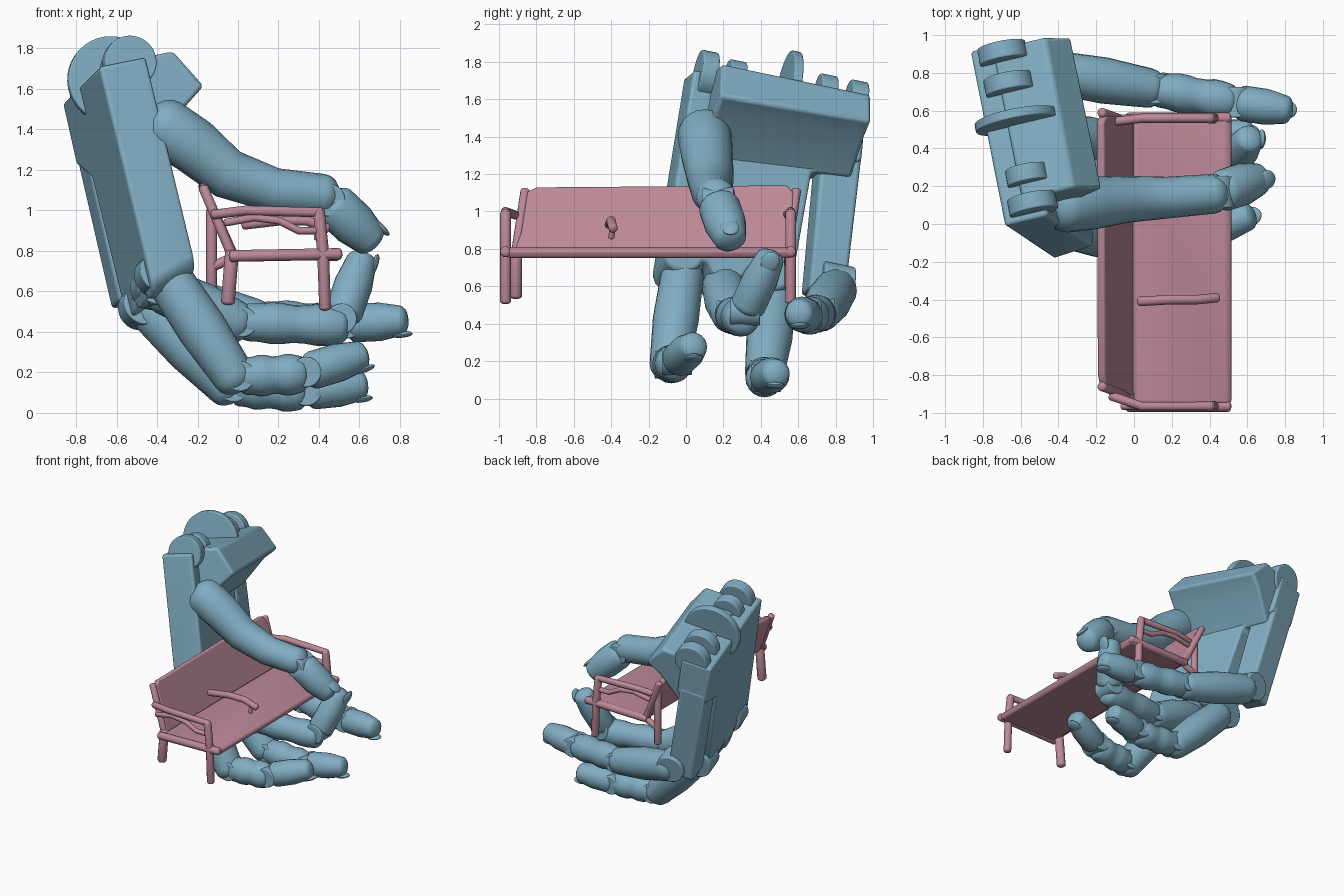
import bpy, bmesh, math
from mathutils import Vector, Matrix

if "Cube" in bpy.data.objects:
    bpy.data.objects.remove(bpy.data.objects["Cube"])


def material(name, rgb):
    m = bpy.data.materials.new(name)
    m.diffuse_color = (*rgb, 1)
    m.use_nodes = True
    m.node_tree.nodes["Principled BSDF"].inputs["Base Color"].default_value = m.diffuse_color
    return m


BLUE = material("blue", (0.22, 0.42, 0.54))
PINK = material("pink", (0.50, 0.25, 0.31))

# Hand frame: U across the palm, V towards the fingers, N out of the palm
U = Vector((-.19, .96, -.19)).normalized()
V = Vector((.23, -.15, -.96)).normalized()
N = V.cross(U)


def hand(u, v, n):
    return Vector((-.53, .1, 1.7)) + U * u + V * v + N * n


def finish(name, bm, mat, bevel=0):
    bmesh.ops.recalc_face_normals(bm, faces=bm.faces)
    me = bpy.data.meshes.new(name)
    bm.to_mesh(me)
    bm.free()
    ob = bpy.data.objects.new(name, me)
    bpy.context.collection.objects.link(ob)
    me.materials.append(mat)
    if bevel:
        b = ob.modifiers.new("bevel", 'BEVEL')
        b.width, b.segments, b.limit_method = bevel, 3, 'ANGLE'
    bpy.ops.object.select_all(action='DESELECT')
    ob.select_set(True)
    bpy.context.view_layer.objects.active = ob
    bpy.ops.object.shade_smooth_by_angle(angle=math.radians(35))


def skin(name, loops, mat, bevel=0):
    """Closed solid through a row of matching outlines."""
    bm = bmesh.new()
    rows = [[bm.verts.new(p) for p in loop] for loop in loops]
    for a, b in zip(rows, rows[1:]):
        for k in range(len(a)):
            j = (k + 1) % len(a)
            bm.faces.new((a[k], a[j], b[j], b[k]))
    bm.faces.new(rows[0])
    bm.faces.new(rows[-1])
    finish(name, bm, mat, bevel)


def limb(name, points, radii, mat=BLUE, cap=.55, sides=20):
    """Round tube with domed ends; one radius or one per point."""
    P = [Vector(p) for p in points]
    n = len(P)
    R = radii if isinstance(radii, list) else [radii] * n
    T = [(P[min(i + 1, n - 1)] - P[max(i - 1, 0)]).normalized() for i in range(n)]
    dome = [math.radians(20 * k) for k in range(1, 5)]
    rings = [(P[0] - T[0] * R[0] * cap * math.sin(a), T[0], R[0] * math.cos(a)) for a in reversed(dome)]
    rings += list(zip(P, T, R))
    rings += [(P[-1] + T[-1] * R[-1] * cap * math.sin(a), T[-1], R[-1] * math.cos(a)) for a in dome]
    loops = []
    for p, t, r in rings:
        ref = Vector((0, 1, 0)) if abs(t.y) < .9 else Vector((0, 0, 1))
        s = (ref - t * ref.dot(t)).normalized()
        w = t.cross(s)
        turn = [math.tau * k / sides for k in range(sides)]
        loops.append([p + (s * math.cos(a) + w * math.sin(a)) * r for a in turn])
    skin(name, loops, mat)


def disc(name, centre, axis, r, thick):
    bm = bmesh.new()
    m = Matrix.Translation(centre) @ axis.to_track_quat('Z', 'Y').to_matrix().to_4x4()
    bmesh.ops.create_cone(bm, cap_ends=True, segments=40, radius1=r, radius2=r, depth=thick, matrix=m)
    finish(name, bm, BLUE, .008)


def fingertip(name, start, end, r, dorsal):
    """Tapered last segment with a nail on its back."""
    a, b = Vector(start), Vector(end)
    limb(name + "_tip", [a, a.lerp(b, .55), b], [r, r, r * .8])
    t = (b - a).normalized()
    d = Vector(dorsal)
    d = (d - t * d.dot(t)).normalized()
    basis = Matrix((t.cross(d), t, d)).transposed().to_4x4()
    bm = bmesh.new()
    bmesh.ops.create_uvsphere(bm, u_segments=20, v_segments=10, radius=1,
        matrix=Matrix.Translation(b + d * r * .7) @ basis @ Matrix.Diagonal((.05, .06, .018, 1)))
    finish(name + "_nail", bm, BLUE)


def finger(name, base, knuckle, joint, tip, dorsal):
    B, K, J, E = map(Vector, (base, knuckle, joint, tip))
    limb(name + "_proximal", [B, B.lerp(K, .5), K], [.115, .123, .105], cap=.8)
    # Middle segment swells at its small joints
    steps = [i / 8 for i in range(9)]
    start = K + (J - K).normalized() * .06
    limb(name + "_middle", [start.lerp(J, k) for k in steps],
         [.098 + .006 * math.cos(4 * math.pi * (k + .2)) for k in steps])
    gap = J + (E - J).normalized() * .08
    fingertip(name, gap, E, .095, dorsal)
    for part, c in (("knuckle_pin", K.lerp(start, .5)), ("joint_pin", J.lerp(gap, .5))):
        disc(f"{name}_{part}", c, Vector((0, 1, 0)), .075, .16)
    disc(name + "_base_hinge", B + Vector((-.05, 0, .03)), U, .11, .17)


# Palm plate with a rounded lobe behind each finger
outline = [(-.08, -.03), (.88, -.03), (.9, .28), (.64, .4)]
for c in (.52, .27, .02):
    for k in range(7):
        a = math.radians(10 + 26 * k)
        outline.append((c + .11 * math.cos(a), 1.05 + .1 * math.sin(a)))
skin("palm_plate", [[hand(u, v, -.17) for u, v in outline],
                    [hand(u, v - (.08 if v > .9 else 0), .07) for u, v in outline]], BLUE, .02)

# Heel of the palm
heel = [(-.05, -.05), (-.05, .24), (.15, .35), (.23, .24), (.45, .05), (.4, -.05)]
skin("palm_heel", [[hand(.03, v, n) for v, n in heel],
                   [hand(.86, v * .85, n) for v, n in heel]], BLUE, .02)

# Wrist hinge plates
for i, (u, r) in enumerate([(0, .13), (.16, .11), (.46, .22), (.66, .13), (.83, .13)]):
    disc(f"wrist_hinge_{i}", hand(u, -.03, 0), U, r, .05 if r > .2 else .09)

# Bar carrying the little finger
bar = [(.68, .22), (.9, .22), (.93, 1.02), (.73, 1.02)]
skin("side_bar", [[hand(u, v, n) for u, v in bar] for n in (-.16, .05)], BLUE, .02)

# Fingers
down = (.3, 0, -1)
finger("index", (-.34, -.02, .66), (-.02, -.09, .18), (.3, -.06, .19), (.6, .04, .28), down)
finger("middle", (-.36, .2, .6), (-.01, .24, .45), (.5, .3, .43), (.61, .45, .75), (1, 0, -.3))
finger("ring", (-.42, .47, .5), (-.05, .42, .13), (.3, .42, .105), (.6, .48, .135), down)
finger("little", (-.4, .8, .58), (.08, .72, .46), (.5, .65, .44), (.8, .605, .455), down)

# Thumb
limb("thumb_proximal", [(-.36, .1, 1.41), (-.22, .11, 1.32), (-.05, .13, 1.18), (.18, .14, 1.1), (.42, .16, 1.075)],
     [.145, .14, .125, .11, .105], cap=.8)
fingertip("thumb", (.48, .18, 1.02), (.65, .235, .86), .112, (.7, 0, .7))
disc("thumb_pin", Vector((.45, .17, 1.05)), Vector((0, 1, 0)), .08, .17)


# Bench seat
seat = [(-.02, .76), (.5, .75), (.52, .79), (.49, .81), (0, .8)]
skin("seat", [[(x, y, z) for x, z in seat] for y in (-.95, .57)], PINK, .015)

# Leaning backrest with rounded upper corners: (y, height fraction)
back = [(-.92, 0), (.57, 0), (.575, .9), (.54, 1), (-.8, .97), (-.85, .9), (-.88, .3)]
skin("backrest", [[(-.02 - .16 * k + s * .02, y, .78 + .355 * k + s * .008) for y, k in back]
                  for s in (-1, 1)], PINK, .012)


def rod(name, points, r):
    limb(name, points, r, PINK, sides=12)


# Bench end frames
for side, y, inner in (("front", -.965, -.91), ("rear", .56, .54)):
    rod(side + "_leg", [(.43, y, .52), (.42, y, .8), (.4, y, .99)], .029)
    rod(side + "_arm", [(-.12, inner, .98), (.04, y, 1), (.41, y, .99)], .024)
    rod(side + "_brace", [(-.06, y, .94), (.08, y, .965), (.2, y, .95), (.3, y, .9), (.4, y, .9)], .019)
    rod(side + "_rail", [(-.03, y, .775), (.5, y, .785)], .029)
    rod(side + "_post", [(-.03, inner, .78), (-.17, inner + .05, 1.11)], .025)
rod("front_back_leg", [(-.05, -.91, .55), (-.03, -.91, .79)], .034)
rod("rear_back_leg", [(-.13, .55, .6), (-.13, .55, 1)], .027)
rod("rear_tie", [(-.13, .55, .72), (-.02, .55, .77)], .025)

# Middle arm rest
rod("middle_arm", [(.03, -.41, .93), (.2, -.4, .95), (.34, -.4, .95), (.44, -.39, .91)], .025)
rod("middle_arm_support", [(.4, -.39, .93), (.39, -.4, .86)], .016)
